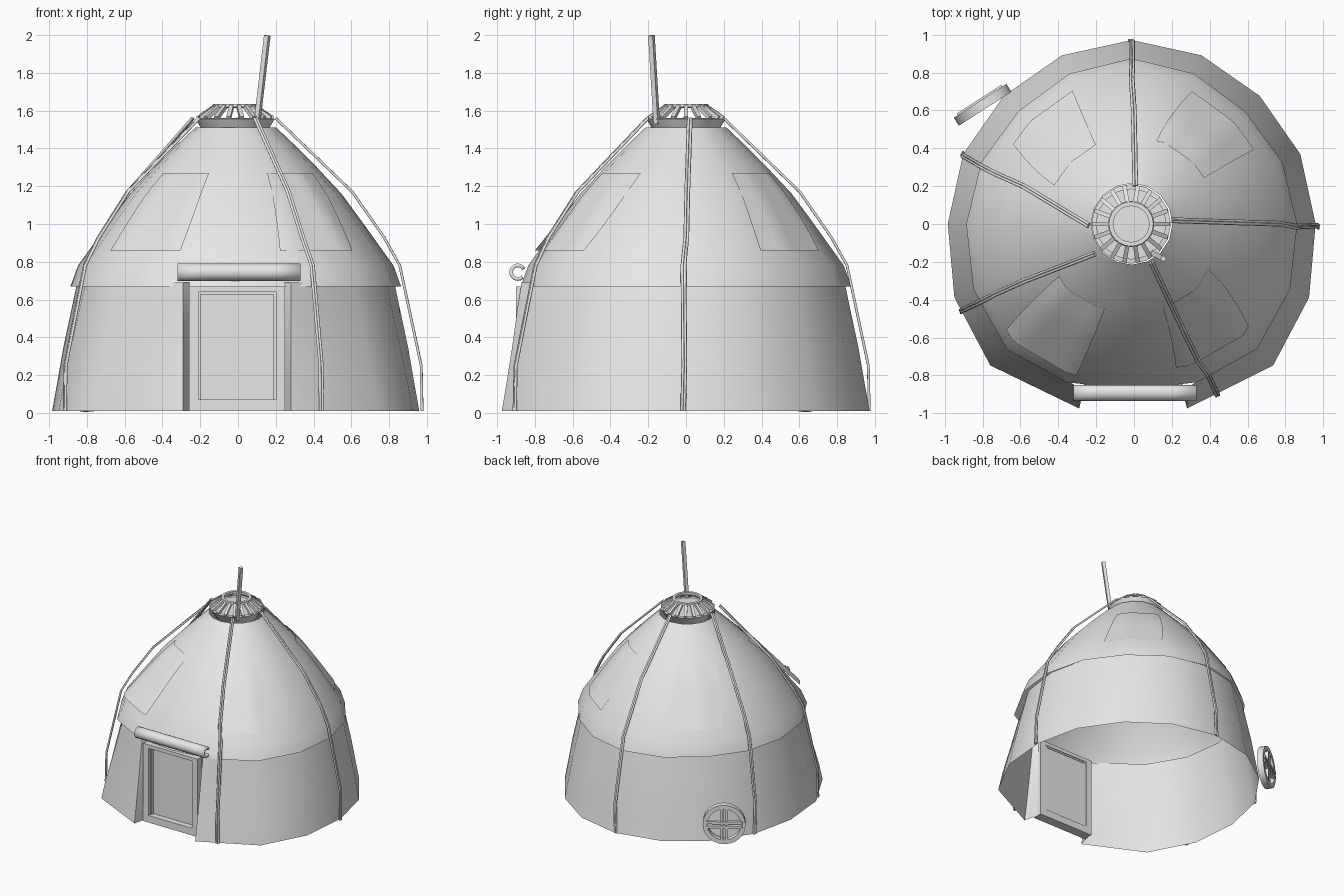
import bpy, bmesh, random
from math import sin, cos, pi, radians, floor
from mathutils import Vector, Matrix

random.seed(4)
if "Cube" in bpy.data.objects:
    bpy.data.objects.remove(bpy.data.objects["Cube"], do_unlink=True)

felt = bpy.data.materials.new("plain_grey")
felt.use_nodes = True
felt.diffuse_color = (0.8, 0.8, 0.8, 1)
felt.node_tree.nodes["Principled BSDF"].inputs["Base Color"].default_value = (0.8, 0.8, 0.8, 1)


def finish(name, data, angle=None):
    obj = bpy.data.objects.new(name, data)
    bpy.context.scene.collection.objects.link(obj)
    data.materials.append(felt)
    bpy.ops.object.select_all(action='DESELECT')
    obj.select_set(True)
    bpy.context.view_layer.objects.active = obj
    if angle:
        bpy.ops.object.shade_smooth_by_angle(angle=radians(angle))
    return obj


def grid(name, rows, closed=False, angle=60):
    """Skin equal rows of points, bottom row first, counter-clockwise."""
    bm = bmesh.new()
    vs = [[bm.verts.new(p) for p in row] for row in rows]
    n = len(rows[0])
    for a, b in zip(vs, vs[1:]):
        for i in range(n if closed else n - 1):
            j = (i + 1) % n
            bm.faces.new((a[i], a[j], b[j], b[i]))
    me = bpy.data.meshes.new(name)
    bm.to_mesh(me)
    bm.free()
    return finish(name, me, angle)


def lathe(name, profile, sides, centre=(0, 0), angle=60):
    rows = [[(centre[0] + r * cos(2 * pi * i / sides),
              centre[1] + r * sin(2 * pi * i / sides), z) for i in range(sides)]
            for r, z in profile]
    return grid(name, rows, True, angle)


def box(name, centre, size, frame=Matrix()):
    bm = bmesh.new()
    bmesh.ops.create_cube(bm, size=1, matrix=frame @ Matrix.Translation(centre)
                          @ Matrix.Diagonal((*size, 1)))
    me = bpy.data.meshes.new(name)
    bm.to_mesh(me)
    bm.free()
    return finish(name, me)


def beam(name, a, b, w, d):
    """Square bar between two points."""
    a, b = Vector(a), Vector(b)
    turn = (b - a).to_track_quat('Z', 'Y').to_matrix().to_4x4()
    return box(name, (0, 0, 0), (w, d, (b - a).length),
               Matrix.Translation((a + b) / 2) @ turn)


def tube(name, points, radius):
    cu = bpy.data.curves.new(name, 'CURVE')
    cu.dimensions = '3D'
    cu.bevel_depth, cu.bevel_resolution = radius, 1
    cu.use_fill_caps = True
    sp = cu.splines.new('POLY')
    sp.points.add(len(points) - 1)
    for p, co in zip(sp.points, points):
        p.co = (*co, 1)
    finish(name, cu)
    bpy.ops.object.convert(target='MESH')


def cloth_point(step, r, z, front, back):
    """Corner of the sixteen-sided cloth: fuller at the front diagonals, tighter at the back."""
    a = step * pi / 8
    r += (front if sin(a) < -0.01 else back) * sin(2 * a) ** 2
    return Vector((r * cos(a) - 0.012, r * sin(a), z))


# Wall skirt, open at the door, with its edges folded back to the door frame
rows = []
for r, z, edge_y, front in ((0.972, 0.01, -0.975, 0.085), (0.945, 0.16, -0.95, 0.08),
                            (0.912, 0.35, -0.92, 0.06), (0.865, 0.57, -0.89, 0.05),
                            (0.84, 0.69, -0.87, 0.04)):
    rows.append([(0.245, -0.84, z), (0.28, edge_y, z),
                 *[cloth_point(k, r, z, front, -0.015) for k in range(-2, 11)],
                 (-0.29, edge_y, z), (-0.255, -0.84, z)])
grid("wall", rows, angle=50)

# Roof cover
ROOF = [(0.875, 0.67), (0.835, 0.78), (0.67, 1.01), (0.56, 1.16), (0.42, 1.31),
        (0.31, 1.42), (0.215, 1.51)]


def roof_point(step, z, off=0):
    """Point on the flat-sided roof at a fractional corner number and height."""
    for (r0, z0), (r1, z1) in zip(ROOF, ROOF[1:]):
        if z <= z1:
            break
    r = r0 + (r1 - r0) * (z - z0) / (z1 - z0) + off
    w = (1.51 - z) / 0.84
    k = floor(step)
    return cloth_point(k, r, z, 0.06 * w, -0.03 * w).lerp(
        cloth_point(k + 1, r, z, 0.06 * w, -0.03 * w), step - k)


grid("roof", [[roof_point(k, z) for k in range(16)] for r, z in ROOF], True)

# Four cloth patches on the roof, one with a loose lower edge
for label, low, high, half, lift in (("back_left", 48.5, 53, 17, 0),
                                     ("back_right", 130, 134, 16, 0),
                                     ("front_right", 235, 234, 15, 0.05),
                                     ("front_left", 303, 310, 16, 0)):
    rows = []
    for k in range(7):
        f = k / 6
        mid, spread = low + (high - low) * f, half + 3.5 * f
        rows.append([roof_point((mid + spread * (s / 4 - 1)) / 22.5, 0.86 + 0.41 * f,
                                0.01 + lift * (1 - f)) for s in range(9)])
    grid("roof_patch_" + label, rows)

# Crown: undercut collar, floor, rings and spokes
C = (-0.015, 0)
lathe("crown_collar", [(0.14, 1.44), (0.21, 1.557), (0.185, 1.56)], 16, C, 30)
lathe("crown_floor", [(0.19, 1.545), (0.001, 1.55)], 16, C)
lathe("crown_upper_ring", [(0.1, 1.615), (0.122, 1.62), (0.117, 1.635), (0.095, 1.635),
                           (0.095, 1.615)], 24, C, 30)
for k in range(18):
    a = 2 * pi * k / 18
    c, s = cos(a), sin(a)
    beam("crown_spoke", (C[0] + 0.2 * c, 0.2 * s, 1.56),
         (C[0] + 0.105 * c, 0.105 * s, 1.625), 0.022, 0.022)

# Smoke pole
beam("smoke_pole", (0.1, -0.155, 1.53), (0.155, -0.183, 1.998), 0.026, 0.026)

# Paired ropes running from crown to ground
STEPS = [(0.2, 1.56), (0.61, 1.17), (0.78, 0.93), (0.865, 0.78), (0.98, 0.25), (0.985, 0.01)]
for top, foot in (((0, 0.2), (-0.02, 0.97)), ((0.2, 0.01), (0.975, -0.01)),
                  ((0.1, -0.2), (0.435, -0.91)), ((-0.21, -0.15), (-0.92, -0.455)),
                  ((-0.235, 0), (-0.91, 0.365))):
    top, foot = Vector(top), Vector(foot)
    side = (foot - top).normalized().orthogonal()
    sway = [random.uniform(-0.012, 0.012) for _ in STEPS]
    for d in (-0.007, 0.007):
        pts = []
        for (r, z), w in zip(STEPS, sway):
            p = top.lerp(foot, (r - 0.2) / 0.785) + side * (d + w)
            pts.append((p.x, p.y, z))
        tube("rope", pts, 0.008)

# Door frame, lip and panel
X, Y = -0.005, -0.86
for sx in (-1, 1):
    box("door_jamb", (X + sx * 0.23, Y, 0.34), (0.05, 0.08, 0.66))
    box("door_lip_side", (X + sx * 0.2, Y + 0.01, 0.355), (0.015, 0.05, 0.57))
for label, z, h in (("head", 0.655, 0.03), ("sill", 0.04, 0.06)):
    box("door_" + label, (X, Y, z), (0.41, 0.08, h))
box("door_lip_top", (X, Y + 0.01, 0.635), (0.4, 0.05, 0.014))
box("door_panel", (X, Y + 0.02, 0.355), (0.4, 0.02, 0.58))

# Rolled-up door cloth: an open curl extruded sideways
curl = [radians(-45 - 24 * k) for k in range(13)]
roll = grid("door_roll", [[(x, -0.89 + 0.036 * cos(a), 0.745 + 0.036 * sin(a)) for a in curl]
                          for x in (-0.32, -0.2, 0.2, 0.33)])
wrap = roll.modifiers.new("thickness", 'SOLIDIFY')
wrap.thickness, wrap.offset = 0.02, 0

# Spare crown wheel leaning on the back wall
normal = Vector((-0.54, 0.84, 0)).normalized()
lean = (Matrix.Translation((-0.8, 0.63, 0.17))
        @ normal.to_track_quat('Z', 'Y').to_matrix().to_4x4())
rim = lathe("wheel_rim", [(0.165, -0.025), (0.165, 0.025), (0.13, 0.025),
                          (0.13, -0.025), (0.165, -0.025)], 24, angle=30)
rim.matrix_world = lean
for d in (-0.018, 0.018):
    box("wheel_upright_bar", (d, 0, 0.01), (0.022, 0.28, 0.03), lean)
    box("wheel_cross_bar", (0, d, 0.02), (0.28, 0.022, 0.03), lean)
